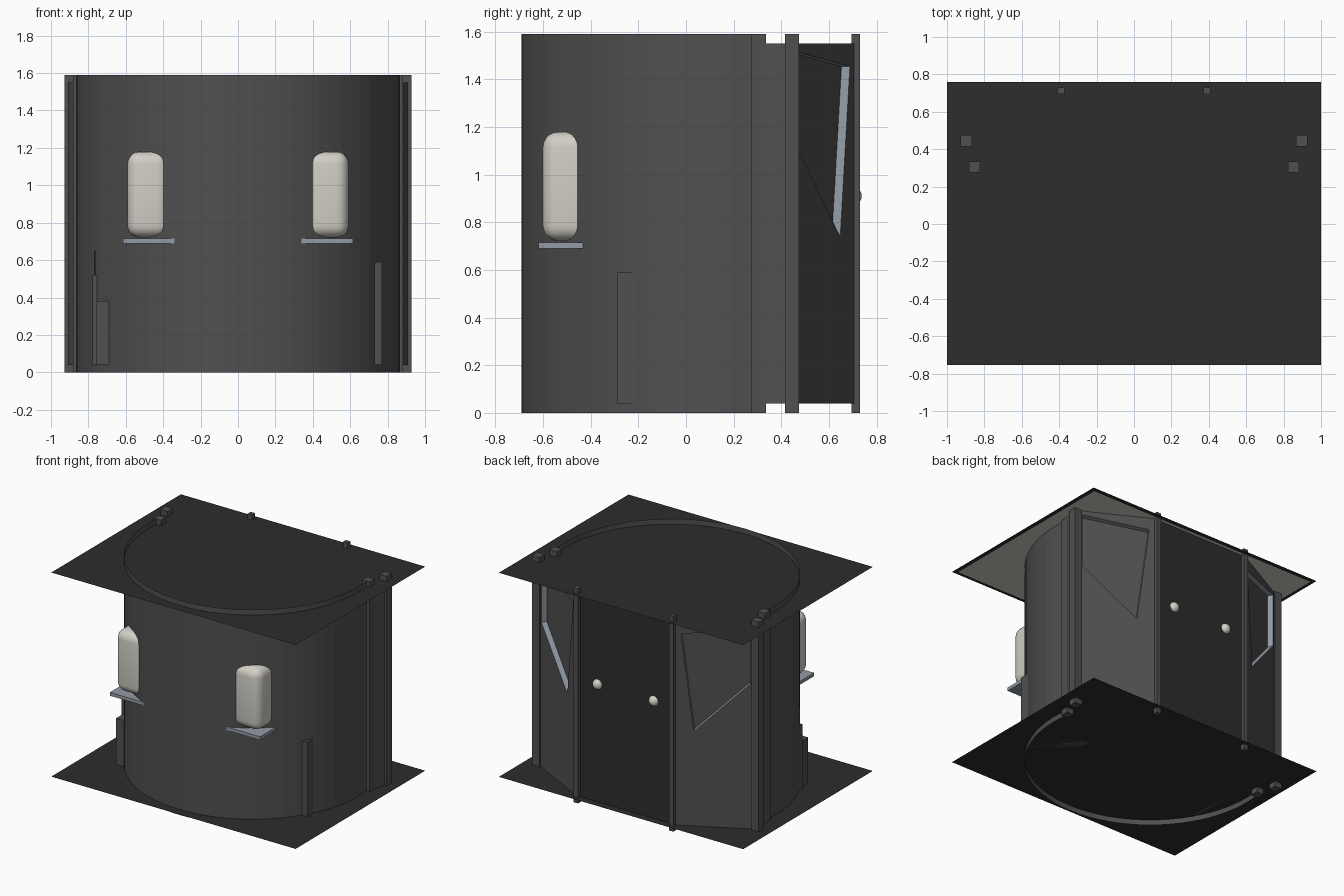
import bpy, bmesh, math
from mathutils import Vector

old = bpy.data.objects.get("Cube")
if old:
    bpy.data.objects.remove(old, do_unlink=True)


def material(name, r, g, b):
    m = bpy.data.materials.new(name)
    m.use_nodes = True
    m.diffuse_color = (r, g, b, 1)
    m.node_tree.nodes["Principled BSDF"].inputs["Base Color"].default_value = (r, g, b, 1)
    return m


GREY = material("wall grey", 0.08, 0.08, 0.08)
DARK = material("charcoal", 0.026, 0.026, 0.026)
CREAM = material("cream", 0.64, 0.62, 0.56)
STEEL = material("blue grey", 0.29, 0.33, 0.38)

FLOOR, CEILING, HEIGHT = 0.04, 1.55, 1.59


def finish(name, bm, *mats):
    mesh = bpy.data.meshes.new(name)
    bm.to_mesh(mesh)
    bm.free()
    for m in mats:
        mesh.materials.append(m)
    obj = bpy.data.objects.new(name, mesh)
    bpy.context.collection.objects.link(obj)
    return obj


def box(name, lo, hi, mat, bevel=0):
    lo, hi = Vector(lo), Vector(hi)
    bm = bmesh.new()
    bmesh.ops.create_cube(bm, size=1)
    for v in bm.verts:
        v.co = (lo + hi) / 2 + v.co * (hi - lo)
    if bevel:
        bmesh.ops.bevel(bm, geom=bm.edges[:], offset=bevel, segments=5,
                        profile=0.5, affect='EDGES')
        for f in bm.faces:
            f.smooth = True
    return finish(name, bm, mat)


def sheet(name, path, z0, z1, mat):
    """Upright sheet along a plan path."""
    bm = bmesh.new()
    rows = [[bm.verts.new((x, y, z)) for x, y in path] for z in (z0, z1)]
    for i in range(len(path) - 1):
        bm.faces.new((rows[0][i], rows[0][i + 1], rows[1][i + 1], rows[1][i]))
    return finish(name, bm, mat)


def slab(name, x, y0, y1, z, mat, up):
    """Flat horizontal sheet."""
    bm = bmesh.new()
    pts = [(-x, y0), (x, y0), (x, y1), (-x, y1)]
    bm.faces.new([bm.verts.new((a, b, z)) for a, b in (pts if up else pts[::-1])])
    return finish(name, bm, mat)


def window_panel(name, sx):
    """Slanted wall panel with a recessed four-sided window."""
    a, b = Vector((0.9 * sx, 0.445, 0)), Vector((0.39 * sx, 0.715, 0))
    inward = Vector((-0.47 * sx, -0.88, 0)) * 0.04
    outer = [(0, CEILING), (1, CEILING), (1, FLOOR), (0, FLOOR)]
    hole = [(0.09, 1.515), (0.9, 1.455), (0.75, 0.74), (0.09, 1.11)]
    bm = bmesh.new()

    def ring(pts, offset):
        return [bm.verts.new(a.lerp(b, s) + Vector((0, 0, z)) + offset) for s, z in pts]

    rings = [ring(outer, Vector()), ring(hole, Vector()), ring(hole, inward)]
    for k in range(2):
        for i in range(4):
            j = (i + 1) % 4
            f = bm.faces.new((rings[k][i], rings[k][j], rings[k + 1][j], rings[k + 1][i]))
            f.material_index = k
    bm.faces.new(rings[2])
    if sx > 0:
        bmesh.ops.reverse_faces(bm, faces=bm.faces[:])
    return finish(name, bm, GREY, STEEL)


# Floor and ceiling
slab("floor", 1, -0.755, 0.76, FLOOR, DARK, True)
slab("ceiling", 1, -0.755, 0.76, CEILING, DARK, True)
slab("ceiling_lining", 0.97, -0.725, 0.73, CEILING - 0.004, CREAM, False)

# Curved front wall
cy, r, n = 0.175, 0.865, 40
end = math.asin((0.305 - cy) / r)
angles = [math.pi - end + (math.pi + 2 * end) * i / n for i in range(n + 1)]
sheet("curved_wall", [(r * math.cos(t), cy + r * math.sin(t)) for t in angles],
      0, HEIGHT, GREY)

# Back door
sheet("back_door", [(0.39, 0.705), (-0.39, 0.705)], FLOOR, CEILING, DARK)

for side, sx in (("left", 1), ("right", -1)):
    # Posts
    for label, x, y, h in (("front_post", 0.853, 0.305, 0.03),
                           ("side_post", 0.897, 0.445, 0.03),
                           ("back_post", 0.39, 0.713, 0.018)):
        box(side + "_" + label, (x * sx - h, y - h, 0), (x * sx + h, y + h, HEIGHT), GREY)

    # Side walls
    strip = [(0.872, 0.3), (0.912, 0.43)]
    sheet(side + "_side_wall", [(x * sx, y) for x, y in strip[::sx]], FLOOR, CEILING, GREY)
    window_panel(side + "_window_panel", sx)

    # Rounded front lights and ledges
    x0, x1 = sorted((0.365 * sx, 0.592 * sx))
    box(side + "_front_light", (x0, -0.602, 0.722), (x1, -0.35, 1.18), CREAM, 0.065)
    x0, x1 = sorted((0.335 * sx, 0.615 * sx))
    box(side + "_ledge", (x0, -0.62, 0.69), (x1, -0.43, 0.715), STEEL)

    # Door knobs
    bm = bmesh.new()
    bmesh.ops.create_uvsphere(bm, u_segments=20, v_segments=12, radius=0.038)
    for v in bm.verts:
        v.co += Vector((0.23 * sx, 0.7, 0.91))
    for f in bm.faces:
        f.smooth = True
    finish(side + "_door_knob", bm, CREAM)

# Furniture corners showing through the wall
box("left_cabinet", (0.45, -0.29, FLOOR), (0.77, 0.05, 0.59), GREY)
box("right_bench", (-0.757, -0.346, FLOOR), (-0.5, 0, 0.38), GREY)
box("right_bench_back", (-0.777, -0.25, FLOOR), (-0.73, 0.1, 0.52), GREY)
box("right_bench_post", (-0.768, -0.235, FLOOR), (-0.74, 0.05, 0.65), GREY)
